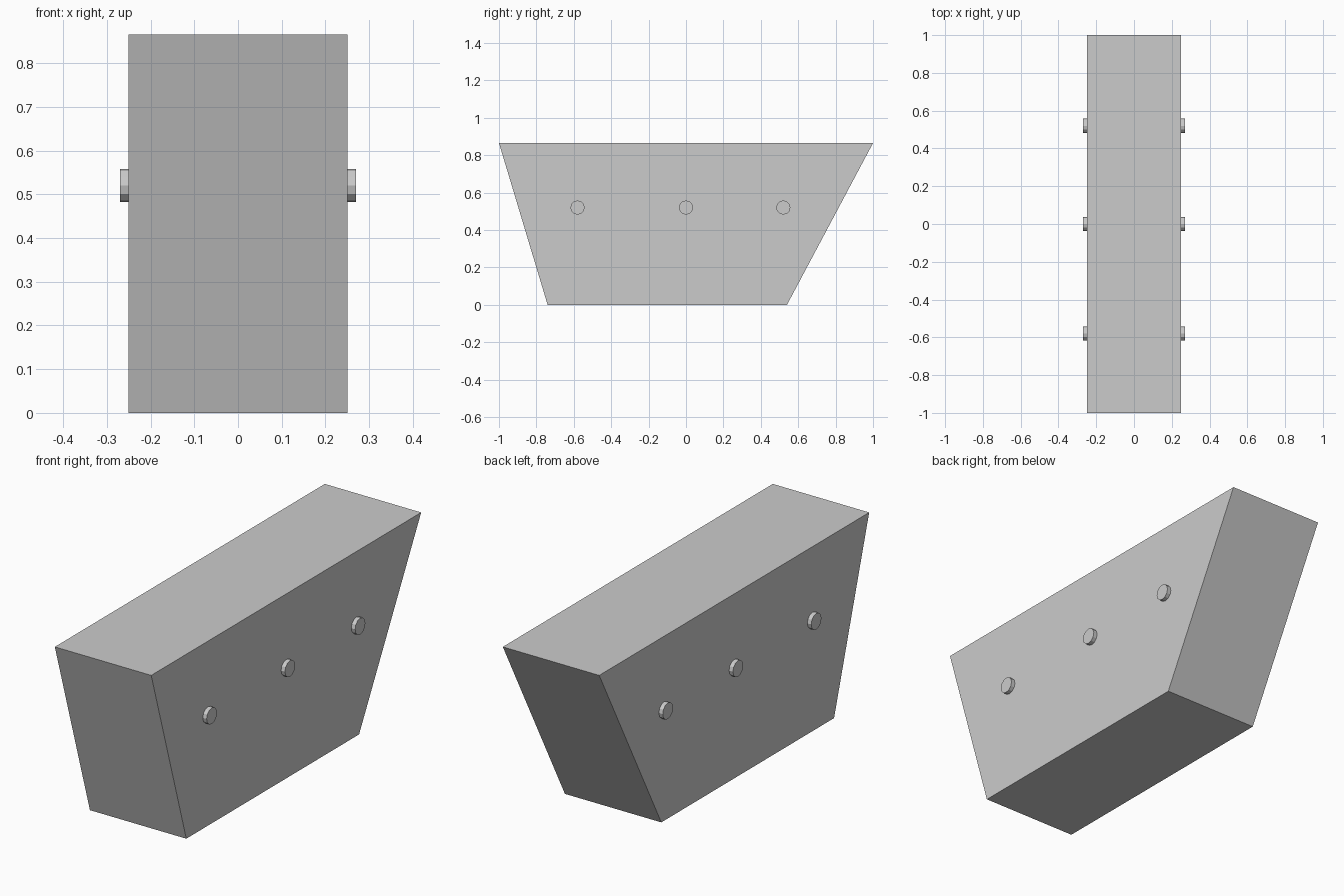
import bpy, bmesh, math
from mathutils import Matrix

if "Cube" in bpy.data.objects:
    bpy.data.objects.remove(bpy.data.objects["Cube"])

grey = bpy.data.materials.new("light_grey")
grey.diffuse_color = (0.6, 0.6, 0.6, 1)
grey.use_nodes = True
grey.node_tree.nodes["Principled BSDF"].inputs["Base Color"].default_value = grey.diffuse_color


def finish(name, bm):
    bmesh.ops.recalc_face_normals(bm, faces=bm.faces[:])
    mesh = bpy.data.meshes.new(name)
    bm.to_mesh(mesh)
    bm.free()
    mesh.materials.append(grey)
    obj = bpy.data.objects.new(name, mesh)
    bpy.context.collection.objects.link(obj)
    return obj


# Body: lopsided trapezoid profile extruded across x
HALF_WIDTH = 0.25
profile = [(-0.74, 0), (0.54, 0), (1, 0.865), (-1, 0.865)]
bm = bmesh.new()
side = bm.faces.new([bm.verts.new((-HALF_WIDTH, y, z)) for y, z in profile])
ext = bmesh.ops.extrude_face_region(bm, geom=[side])
new_verts = [v for v in ext["geom"] if isinstance(v, bmesh.types.BMVert)]
bmesh.ops.translate(bm, verts=new_verts, vec=(2 * HALF_WIDTH, 0, 0))
# extrude_face_region removes the source face unless kept, so close the shell
holes = [e for e in bm.edges if e.is_boundary]
if holes:
    bmesh.ops.holes_fill(bm, edges=holes)
finish("body", bm)

# Side studs: short discs standing proud of both side faces
for sign, label in ((-1, "left"), (1, "right")):
    for y, place in ((-0.58, "front"), (0, "middle"), (0.52, "back")):
        bm = bmesh.new()
        bmesh.ops.create_cone(
            bm, cap_ends=True, segments=12, radius1=0.038, radius2=0.038, depth=0.04,
            matrix=Matrix.Translation((sign * HALF_WIDTH, y, 0.52))
            @ Matrix.Rotation(math.pi / 2, 4, "Y"))
        finish(f"{label}_{place}_stud", bm)
